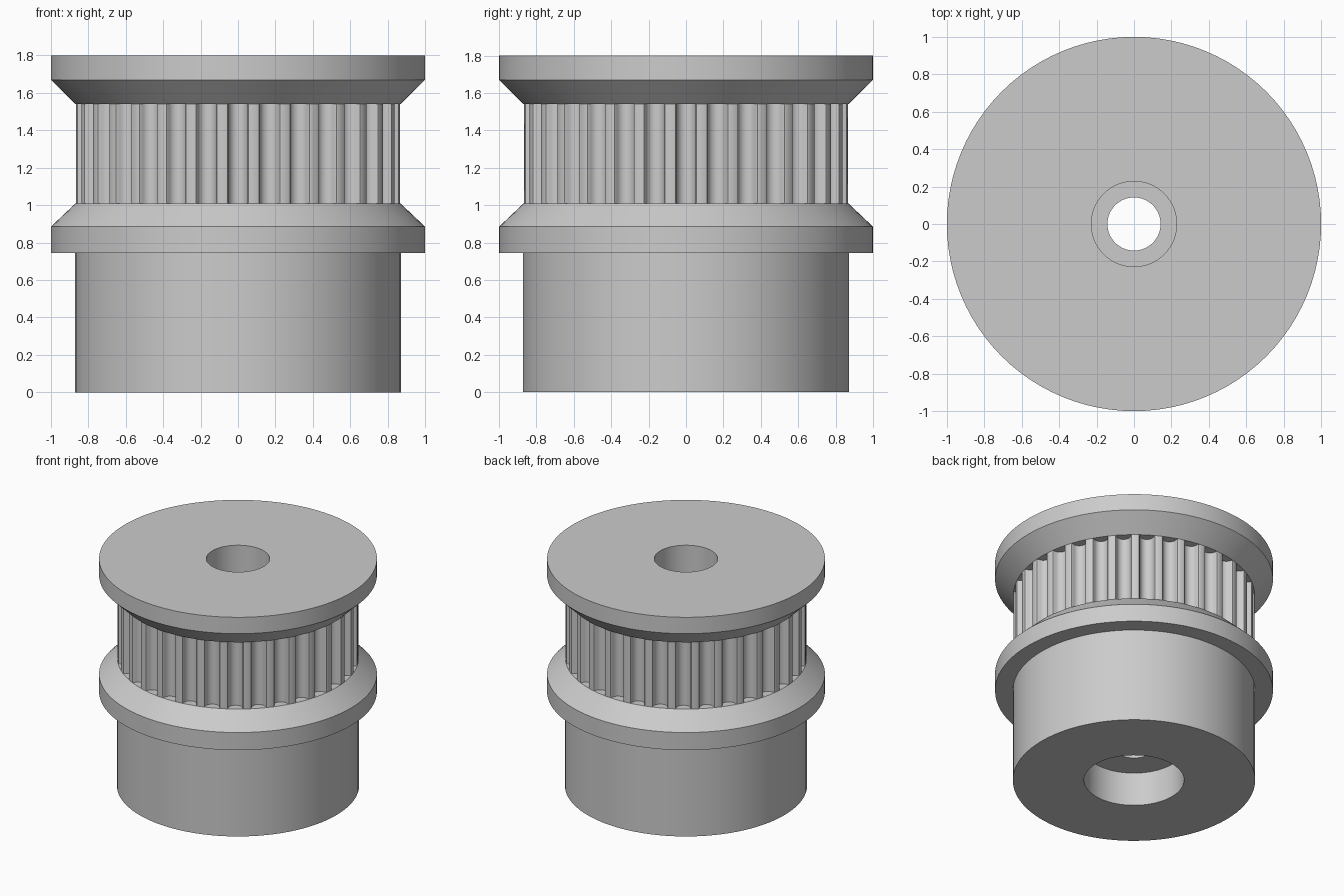
import bpy, bmesh, math
from mathutils import Matrix, Vector

cube = bpy.data.objects.get("Cube")
if cube:
    bpy.data.objects.remove(cube, do_unlink=True)

grey = bpy.data.materials.new("plain grey")
grey.use_nodes = True
colour = (0.6, 0.6, 0.6, 1)
grey.diffuse_color = colour
grey.node_tree.nodes["Principled BSDF"].inputs["Base Color"].default_value = colour

TEETH = 32
TOOTH_R = 0.868
BELT_LOW, BELT_HIGH = 1.01, 1.54


def finish(name, bm):
    bmesh.ops.recalc_face_normals(bm, faces=bm.faces)
    mesh = bpy.data.meshes.new(name)
    bm.to_mesh(mesh)
    bm.free()
    obj = bpy.data.objects.new(name, mesh)
    bpy.context.collection.objects.link(obj)
    mesh.materials.append(grey)
    bpy.ops.object.select_all(action="DESELECT")
    obj.select_set(True)
    bpy.context.view_layer.objects.active = obj
    bpy.ops.object.shade_smooth_by_angle(angle=math.radians(30))
    return obj


def lathe(name, profile, steps=96):
    """Spin a closed (radius, height) profile around z."""
    bm = bmesh.new()
    verts = [bm.verts.new((r, 0, z)) for r, z in profile]
    edges = [bm.edges.new((a, b)) for a, b in zip(verts, verts[1:] + verts[:1])]
    bmesh.ops.spin(bm, geom=verts + edges, axis=(0, 0, 1), cent=(0, 0, 0),
                   angle=math.tau, steps=steps, use_merge=True)
    bmesh.ops.remove_doubles(bm, verts=bm.verts, dist=0.0001)
    return finish(name, bm)


# Hub, two flanges, belt core and stepped bore in one turned body
lathe("pulley_body", [
    (0.36, 0), (0.872, 0), (0.872, 0.745),
    (1, 0.745), (1, 0.885), (TOOTH_R, BELT_LOW),
    (0.78, BELT_LOW), (0.78, BELT_HIGH),
    (TOOTH_R, BELT_HIGH), (1, 1.67), (1, 1.8),
    (0.228, 1.8), (0.228, 0.55),
    (0.142, 0.55), (0.142, 0.267), (0.36, 0.267),
])

# Toothed wall: one rounded groove (half width, depth), mirrored and repeated
half = [(0.065, 0), (0.057, 0.003), (0.052, 0.011), (0.048, 0.03),
        (0.039, 0.047), (0.022, 0.061)]
groove = [(-w, d) for w, d in half] + [(0, 0.066)] + [(w, d) for w, d in reversed(half)]
bm = bmesh.new()
ring = []
for i in range(TEETH):
    turn = Matrix.Rotation(math.tau * i / TEETH, 3, "Z")
    for w, d in groove:
        reach = math.sqrt(TOOTH_R ** 2 - w ** 2) - d
        ring.append(bm.verts.new(turn @ Vector((reach, w, BELT_LOW))))
edges = [bm.edges.new((a, b)) for a, b in zip(ring, ring[1:] + ring[:1])]
walls = bmesh.ops.extrude_edge_only(bm, edges=edges)
top = [g for g in walls["geom"] if isinstance(g, bmesh.types.BMVert)]
bmesh.ops.translate(bm, verts=top, vec=(0, 0, BELT_HIGH - BELT_LOW))
finish("belt_teeth", bm)
